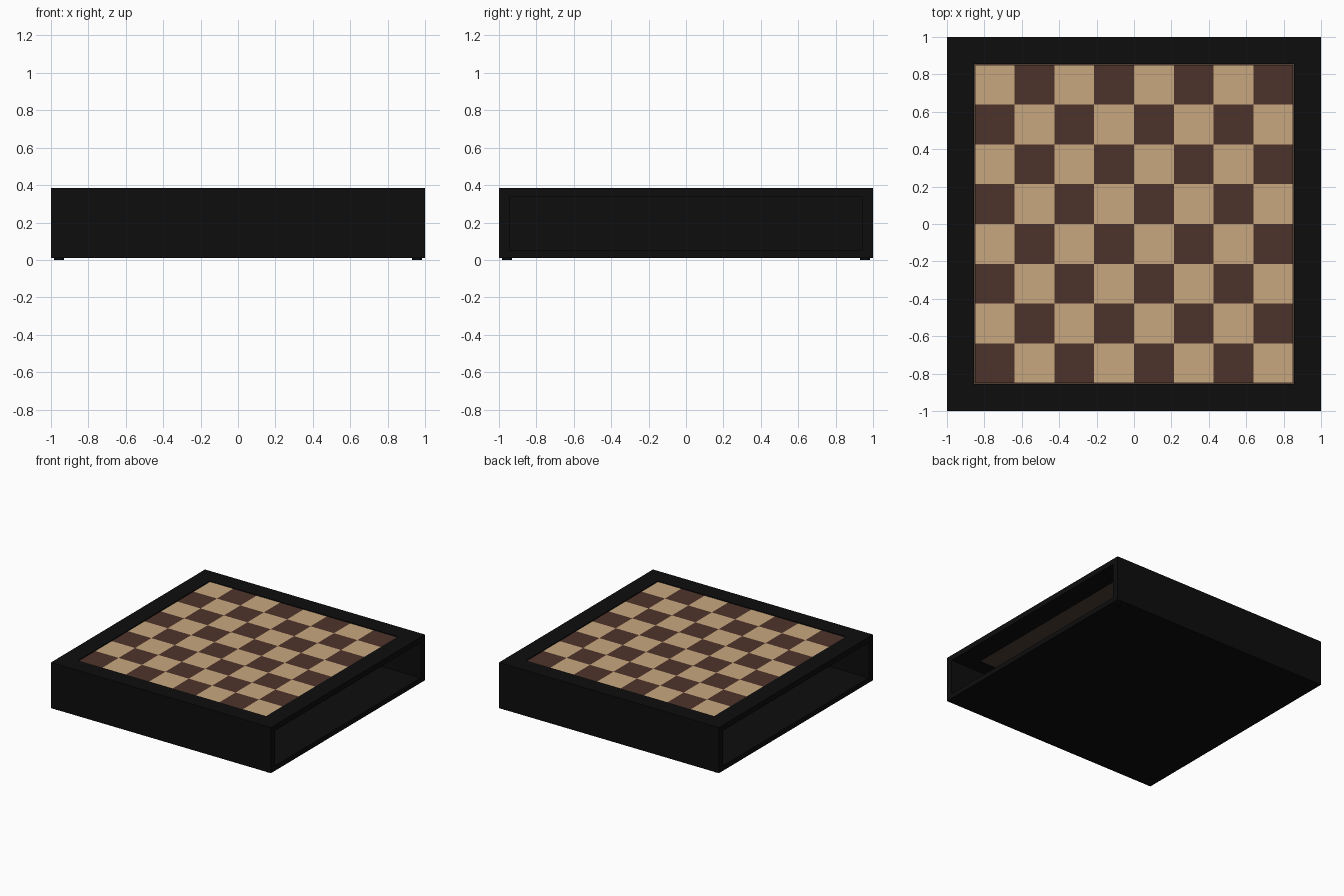
import bpy, bmesh
from mathutils import Matrix, Vector

if "Cube" in bpy.data.objects:
    bpy.data.objects.remove(bpy.data.objects["Cube"])


def material(name, rgb):
    m = bpy.data.materials.new(name)
    m.diffuse_color = (*rgb, 1)
    m.use_nodes = True
    m.node_tree.nodes["Principled BSDF"].inputs["Base Color"].default_value = m.diffuse_color
    return m


BLACK = material("black_lacquer", (0.004, 0.004, 0.004))
LIGHT = material("light_wood", (0.58, 0.386, 0.212))
DARK = material("dark_wood", (0.076, 0.034, 0.024))
UNDER = material("board_backing", (0.08, 0.051, 0.038))


def add_box(bm, lo, hi):
    lo, hi = Vector(lo), Vector(hi)
    mat = Matrix.Translation((lo + hi) / 2) @ Matrix.Diagonal((*(hi - lo), 1))
    bmesh.ops.create_cube(bm, size=1, matrix=mat)


def finish(name, bm, mat):
    me = bpy.data.meshes.new(name)
    bm.to_mesh(me)
    bm.free()
    me.materials.append(mat)
    ob = bpy.data.objects.new(name, me)
    bpy.context.collection.objects.link(ob)
    return ob


def boxes(name, mat, *pairs):
    bm = bmesh.new()
    for lo, hi in pairs:
        add_box(bm, lo, hi)
    return finish(name, bm, mat)


def ring(name, outer, inner, z0, z1):
    # square frame with mitre-free rails
    return boxes(name, BLACK,
                 ((-outer, inner, z0), (outer, outer, z1)),
                 ((-outer, -outer, z0), (outer, -inner, z1)),
                 ((-outer, -inner, z0), (-inner, inner, z1)),
                 ((inner, -inner, z0), (outer, inner, z1)))


BOTTOM, FLOOR, CEIL, TOP = 0.01, 0.05, 0.34, 0.385
WALL, BOARD, LIP = 0.945, 0.855, 0.825

# Case: base, closed front and back, open storage bays on both ends
boxes("base_panel", BLACK, ((-1, -1, BOTTOM), (1, 1, FLOOR)))
boxes("front_wall", BLACK, ((-1, -1, FLOOR), (1, -WALL, CEIL)))
boxes("back_wall", BLACK, ((-1, WALL, FLOOR), (1, 1, CEIL)))
boxes("middle_divider", BLACK, ((-0.025, -WALL, FLOOR), (0.025, WALL, CEIL + 0.005)))

# Top border with a thin ledge carrying the board
ring("top_border", 1, BOARD, CEIL, TOP)
ring("board_ledge", BOARD, LIP, CEIL, CEIL + 0.006)

# Board: backing sheet and 8 x 8 squares
boxes("board_backing", UNDER, ((-BOARD, -BOARD, CEIL + 0.006), (BOARD, BOARD, 0.36)))
half = 0.851
step = 2 * half / 8
for name, mat, parity in (("light_squares", LIGHT, 1), ("dark_squares", DARK, 0)):
    bm = bmesh.new()
    for i in range(8):
        for j in range(8):
            if (i + j) % 2 == parity:
                x, y = -half + i * step, -half + j * step
                add_box(bm, (x, y, 0.36), (x + step, y + step, 0.381))
    finish(name, bm, mat)

# Small pads under the corners
bm = bmesh.new()
for sx in (-1, 1):
    for sy in (-1, 1):
        bmesh.ops.create_cone(bm, cap_ends=True, segments=24, radius1=0.028, radius2=0.028,
                              depth=BOTTOM,
                              matrix=Matrix.Translation((sx * 0.957, sy * 0.957, BOTTOM / 2)))
finish("corner_feet", bm, BLACK)
